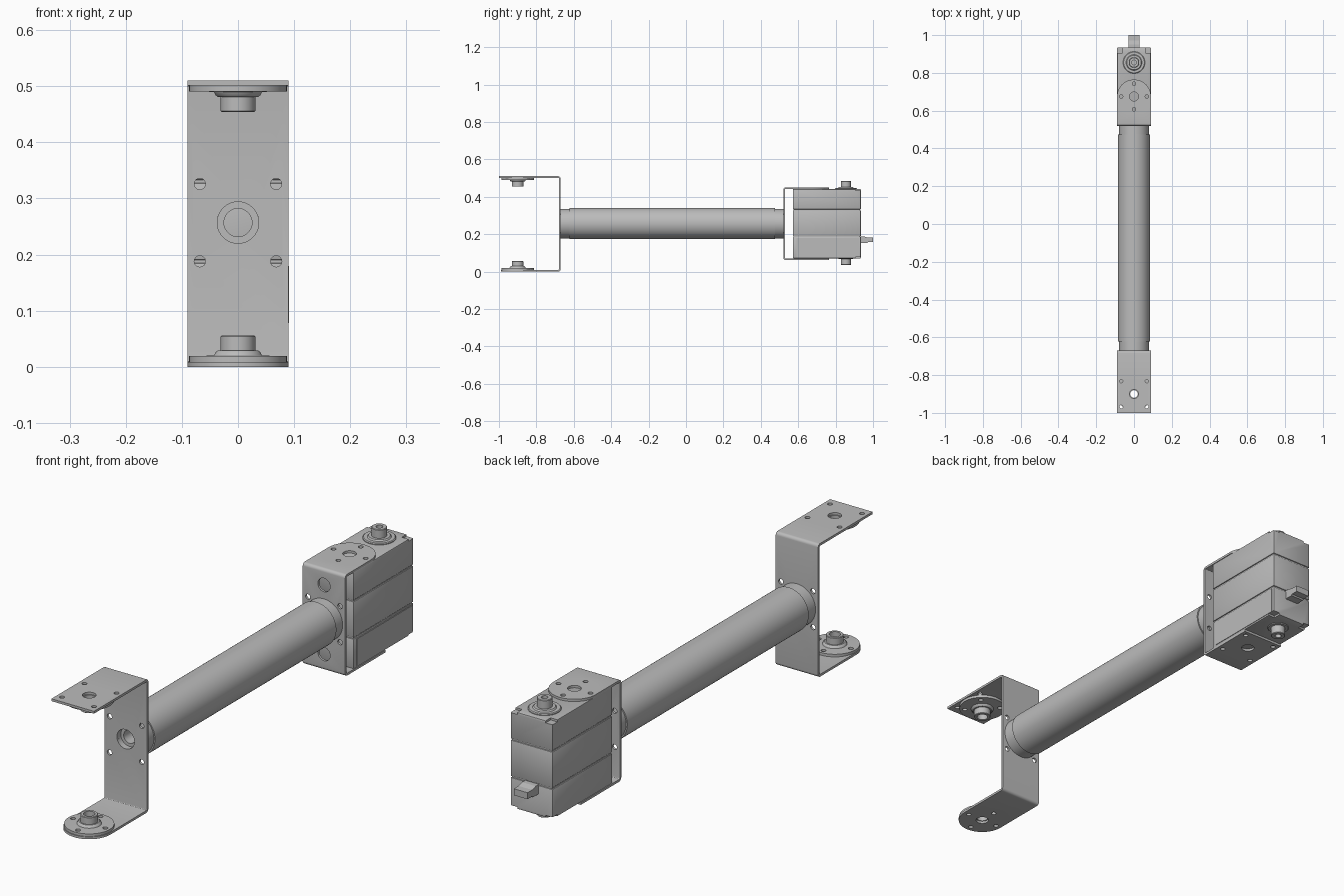
import bpy, bmesh, math
from mathutils import Matrix, Vector

if "Cube" in bpy.data.objects:
    bpy.data.objects.remove(bpy.data.objects["Cube"])

grey = bpy.data.materials.new("plain grey")
grey.diffuse_color = (0.5, 0.5, 0.5, 1)
grey.use_nodes = True
grey.node_tree.nodes["Principled BSDF"].inputs["Base Color"].default_value = grey.diffuse_color
MID = 0.257            # height of the tube axis
Y_AXIS = Matrix.Rotation(-math.pi / 2, 4, 'X')


def finish(bm, name, bevel=0):
    bmesh.ops.remove_doubles(bm, verts=bm.verts, dist=1e-6)
    bmesh.ops.recalc_face_normals(bm, faces=bm.faces)
    if bevel:
        bmesh.ops.bevel(bm, geom=bm.edges[:], offset=bevel, segments=2, profile=0.5, affect='EDGES')
    me = bpy.data.meshes.new(name)
    bm.to_mesh(me)
    bm.free()
    me.materials.append(grey)
    ob = bpy.data.objects.new(name, me)
    bpy.context.collection.objects.link(ob)
    return ob


def smooth(ob):
    bpy.ops.object.select_all(action='DESELECT')
    ob.select_set(True)
    bpy.context.view_layer.objects.active = ob
    bpy.ops.object.shade_smooth_by_angle(angle=math.radians(30))
    return ob


def box(name, x0, x1, y0, y1, z0, z1, bevel=0):
    bm = bmesh.new()
    bmesh.ops.create_cube(bm, size=1)
    for v in bm.verts:
        v.co = Vector(((x0, x1)[v.co.x > 0], (y0, y1)[v.co.y > 0], (z0, z1)[v.co.z > 0]))
    return finish(bm, name, bevel)


def prism(name, pts, half):
    """(y, z) outline extruded along x."""
    bm = bmesh.new()
    f = bm.faces.new([bm.verts.new((-half, y, z)) for y, z in pts])
    r = bmesh.ops.extrude_face_region(bm, geom=[f])
    bmesh.ops.translate(bm, vec=(2 * half, 0, 0), verts=[g for g in r['geom'] if isinstance(g, bmesh.types.BMVert)])
    return finish(bm, name)


def lathe(name, prof, loc=(0, 0, 0), rot=Matrix(), steps=56):
    """Closed (radius, height) outline turned round an axis."""
    bm = bmesh.new()
    vs = [bm.verts.new((r, 0, h)) for r, h in prof]
    es = [bm.edges.new((vs[i], vs[(i + 1) % len(vs)])) for i in range(len(vs))
          if prof[i][0] + prof[(i + 1) % len(vs)][0] > 0]
    bmesh.ops.spin(bm, geom=vs + es, cent=(0, 0, 0), axis=(0, 0, 1), angle=2 * math.pi,
                   steps=steps, use_merge=True)
    bm.transform(Matrix.Translation(loc) @ rot)
    return finish(bm, name)


def drill(r, loc, h=0.03, rot=Matrix(), steps=24):
    return lathe("cutter", [(0, -h), (r, -h), (r, h), (0, h)], loc, rot, steps)


def combine(ob, other, op):
    m = ob.modifiers.new("b", 'BOOLEAN')
    m.operation, m.solver, m.object = op, 'EXACT', other
    bpy.context.view_layer.objects.active = ob
    bpy.ops.object.modifier_apply(modifier=m.name)
    bpy.data.objects.remove(other)


def bracket(name, yw, d, z0, z1, long, yc, round_top, cross_web):
    """Bent U sheet: one square flange, one rounded flange; d is the flange direction."""
    t, R = 0.009, 0.012
    short = abs(yc - yw)
    lt, lb = (short, long) if round_top else (long, short)

    def arc(cz, r, a0, a1):
        return [(R + r * math.cos(math.radians(a0 + (a1 - a0) * i / 5)),
                 cz + r * math.sin(math.radians(a0 + (a1 - a0) * i / 5))) for i in range(6)]
    pts = [(lb, z0)] + arc(z0 + R, R, 270, 180) + arc(z1 - R, R, 180, 90) + [(lt, z1), (lt, z1 - t)]
    pts += arc(z1 - R, R - t, 90, 180) + arc(z0 + R, R - t, 180, 270) + [(lb, z0 + t)]
    ob = prism(name, [(yw + d * u, z) for u, z in pts], 0.09)
    # rounded flange end
    zr = z1 - t if round_top else z0
    combine(ob, lathe("end", [(0, 0), (0.09, 0), (0.09, t), (0, t)], (0, yc, zr)), 'UNION')
    # flange holes: cross pattern on the round end, square pattern on the other
    for top in (True, False):
        z = z1 - t / 2 if top else z0 + t / 2
        spots = ([(0.068, 0), (-0.068, 0), (0, 0.068), (0, -0.068)] if top == round_top
                 else [(a, b) for a in (-0.068, 0.068) for b in (-0.068, 0.068)])
        combine(ob, drill(0.024, (0, yc, z)), 'DIFFERENCE')
        for a, b in spots:
            combine(ob, drill(0.009, (a, yc + b, z), steps=16), 'DIFFERENCE')
    # web holes
    combine(ob, drill(0.037, (0, yw, MID), rot=Y_AXIS, steps=40), 'DIFFERENCE')
    for x in (-0.068, 0.068):
        for z in (-0.069, 0.069):
            combine(ob, drill(0.01, (x, yw, MID + z), rot=Y_AXIS, steps=16), 'DIFFERENCE')
    if cross_web:
        for z in (-0.132, 0.132):
            combine(ob, drill(0.026, (0, yw, MID + z), rot=Y_AXIS), 'DIFFERENCE')
    return smooth(ob)


# Brackets at both ends of the arm
bracket("front_bracket", -0.671, -1, 0.0, 0.51, 0.329, -0.9, False, False)
bracket("rear_bracket", 0.52, 1, 0.062, 0.45, 0.245, 0.675, True, True)

# Bearing horns on the inside of the front bracket
horn = [(0.02, 0.009), (0.087, 0.009), (0.087, 0.019), (0.043, 0.02), (0.04, 0.026),
        (0.036, 0.029), (0.031, 0.029), (0.031, 0.054), (0.029, 0.056), (0.02, 0.056)]
for name, flip in (("lower_horn", False), ("upper_horn", True)):
    ob = lathe(name, [(r, 0.51 - h if flip else h) for r, h in horn], (0, -0.9, 0))
    spots = ([(a, b) for a in (-0.068, 0.068) for b in (-0.068, 0.068)] if flip
             else [(0.068, 0), (-0.068, 0), (0, 0.068), (0, -0.068)])
    for a, b in spots if not flip else [(s * 0.7, u * 0.7) for s, u in spots]:
        combine(ob, drill(0.009, (a, -0.9 + b, 0.495 if flip else 0.015), 0.02, steps=16), 'DIFFERENCE')
    smooth(ob)

# Arm tube and the two end collars
smooth(lathe("arm_tube", [(0.073, -0.622), (0.084, -0.622), (0.084, 0.475), (0.073, 0.475)],
             (0, 0, MID), Y_AXIS, 72))
collar = [(0.037, 0), (0.079, 0), (0.079, 0.051), (0.0735, 0.051), (0.0735, 0.09),
          (0.025, 0.09), (0.025, 0.015), (0.037, 0.015)]
for name, y0, d in (("front_collar", -0.671, 1), ("rear_collar", 0.52, -1)):
    smooth(lathe(name, [(r, y0 + d * h) for r, h in collar], (0, 0, MID), Y_AXIS, 72))

# Motor housing in three layers with thin seams
W = 0.089
box("motor_core", -W + 0.004, W - 0.004, 0.576, 0.931, 0.08, 0.43)
for name, z0, z1 in (("motor_base", 0.071, 0.185), ("motor_middle", 0.19, 0.328), ("motor_cap", 0.333, 0.441)):
    ob = box(name, -W, W, 0.572, 0.935, z0, z1, 0.003)
    if name != "motor_middle":      # shallow notches at the rear corners
        zc = z1 if name == "motor_cap" else z0
        for s in (-1, 1):
            c = box("cutter", s * 0.075 - 0.015, s * 0.075 + 0.015, 0.905, 0.95, zc - 0.008, zc + 0.008)
            combine(ob, c, 'DIFFERENCE')
    smooth(ob)
box("motor_side_plate", W - 0.001, 0.091, 0.59, 0.925, 0.078, 0.18)

# Output shafts above and below the motor
shaft = [(0, 0.43), (0.058, 0.43), (0.058, 0.444), (0.055, 0.447), (0.042, 0.447), (0.038, 0.452),
         (0.027, 0.452), (0.027, 0.483), (0.025, 0.485), (0.012, 0.485), (0.012, 0.465), (0, 0.465)]
for name, flip in (("upper_shaft", False), ("lower_shaft", True)):
    smooth(lathe(name, [(r, 0.52 - h if flip else h) for r, h in shaft], (0, 0.855, 0)))

# Cable plug at the back
prism("cable_plug", [(0.93, 0.152), (0.968, 0.152), (0.972, 0.157), (1.0, 0.157), (1.0, 0.182),
                     (0.972, 0.182), (0.95, 0.188), (0.93, 0.188)], 0.029)
